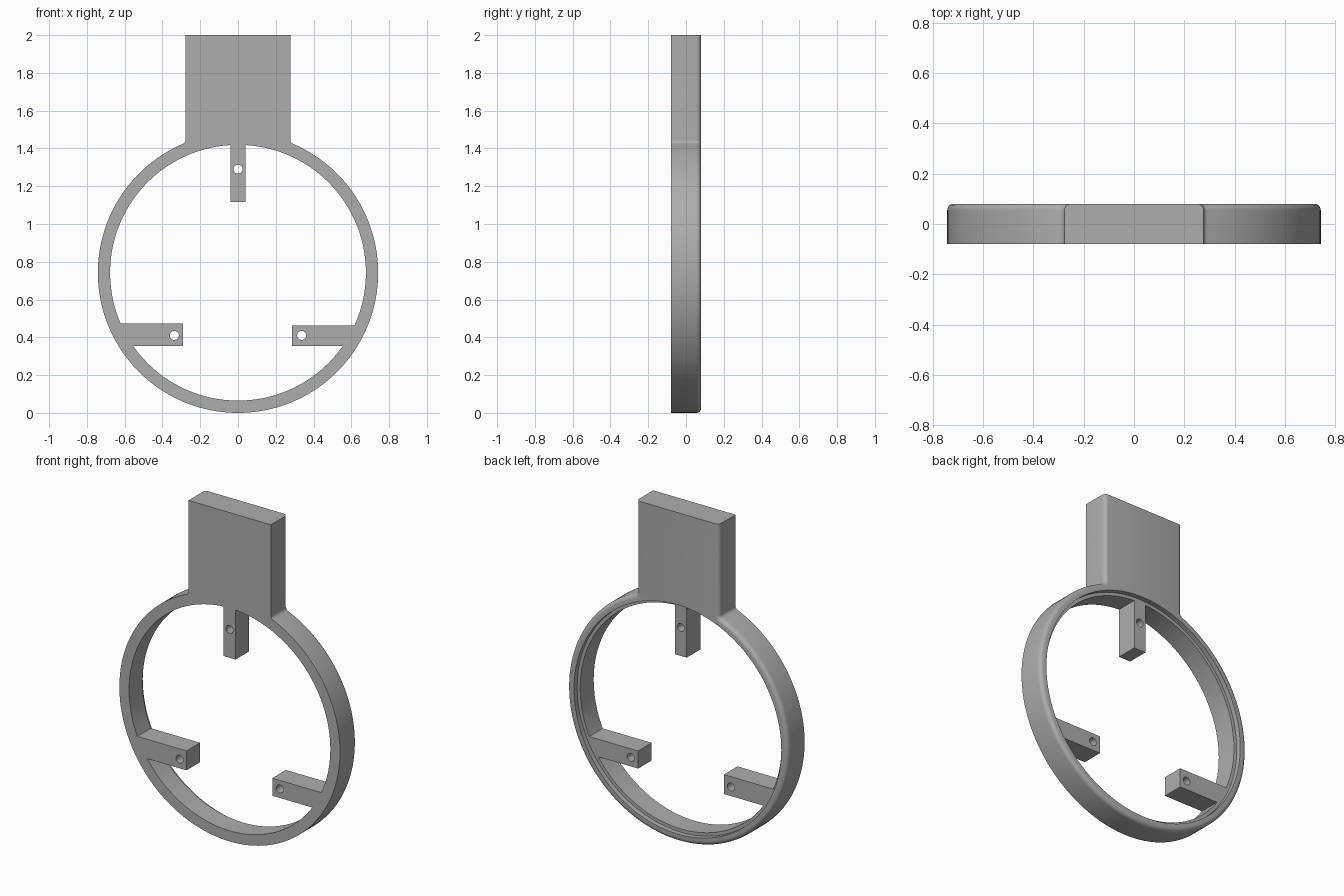
import bpy, bmesh
from math import sin, cos, pi, hypot, atan2, sqrt
from mathutils import Matrix

if "Cube" in bpy.data.objects:
    bpy.data.objects.remove(bpy.data.objects["Cube"])

R, BORE, RECESS = 0.742, 0.677, 0.697   # ring radii, centred at height R
HALF, TOP, DEPTH = 0.277, 2.0, 0.08     # tab half width, top, half thickness
FILLET, ROUND = 0.022, 0.025

grey = bpy.data.materials.new("grey")
grey.use_nodes = True
colour = (0.42, 0.42, 0.42, 1)
grey.diffuse_color = colour
grey.node_tree.nodes["Principled BSDF"].inputs["Base Color"].default_value = colour


def finish(bm, name):
    bmesh.ops.recalc_face_normals(bm, faces=bm.faces)
    mesh = bpy.data.meshes.new(name)
    bm.to_mesh(mesh)
    bm.free()
    obj = bpy.data.objects.new(name, mesh)
    bpy.context.collection.objects.link(obj)
    mesh.materials.append(grey)
    return obj


def rod(name, x, z, radius, y0, y1, segments):
    bm = bmesh.new()
    place = Matrix.Translation((x, (y0 + y1) / 2, z)) @ Matrix.Rotation(pi / 2, 4, "X")
    bmesh.ops.create_cone(bm, cap_ends=True, segments=segments, radius1=radius,
                          radius2=radius, depth=y1 - y0, matrix=place)
    return finish(bm, name)


def block(name, x0, x1, z0, z1):
    bm = bmesh.new()
    place = Matrix.Translation(((x0 + x1) / 2, 0, (z0 + z1) / 2))
    bmesh.ops.create_cube(bm, size=1, matrix=place @ Matrix.Diagonal((x1 - x0, 0.8, z1 - z0, 1)))
    return finish(bm, name)


def cut(target, tool):
    mod = target.modifiers.new("cut", "BOOLEAN")
    mod.operation, mod.solver, mod.object = "DIFFERENCE", "EXACT", tool
    with bpy.context.temp_override(object=target, active_object=target):
        bpy.ops.object.modifier_apply(modifier=mod.name)
    bpy.data.objects.remove(tool)


# Half outline: bottom of the disc, round the side, concave fillet, tab corner
fx = HALF + FILLET
fz = R + sqrt((R + FILLET) ** 2 - fx ** 2)
join = atan2(fz - R, fx)
half = []
for i in range(73):
    a = -pi / 2 + (join + pi / 2) * i / 72
    half.append((R * cos(a), R + R * sin(a)))
for i in range(1, 7):
    a = join + pi + (-join) * i / 6
    half.append((fx + FILLET * cos(a), fz + FILLET * sin(a)))
half.append((HALF, TOP))
outline = half + [(-x, z) for x, z in reversed(half[1:])]

# Solid plate with its back rim rounded, except along the top of the tab
bm = bmesh.new()
face = bm.faces.new([bm.verts.new((x, -DEPTH, z)) for x, z in outline])
new = bmesh.ops.extrude_face_region(bm, geom=[face])["geom"]
bmesh.ops.translate(bm, vec=(0, 2 * DEPTH, 0),
                    verts=[v for v in new if isinstance(v, bmesh.types.BMVert)])
rim = [e for e in bm.edges if all(v.co.y > 0 for v in e.verts)
       and not all(v.co.z > TOP - 0.01 for v in e.verts)]
bmesh.ops.recalc_face_normals(bm, faces=bm.faces)
bmesh.ops.bevel(bm, geom=rim, offset=ROUND, segments=5, profile=0.5,
                affect="EDGES", clamp_overlap=False)
frame = finish(bm, "ring_frame_with_tab")

# Bore, leaving the three mounting arms standing
bore = rod("bore_cutter", 0, R, BORE, -0.3, 0.3, 144)
cut(bore, block("top_arm", -0.04, 0.04, 1.117, 1.6))
cut(bore, block("right_arm", -0.8, -0.29, 0.355, 0.473))
cut(bore, block("left_arm", 0.287, 0.8, 0.355, 0.462))
cut(frame, bore)

# Shallow seat behind the arms, and the screw holes
cut(frame, rod("seat_cutter", 0, R, RECESS, 0.05, 0.3, 144))
for x, z in ((0, 1.29), (-0.337, 0.41), (0.337, 0.41)):
    cut(frame, rod("hole_cutter", x, z, 0.024, -0.3, 0.3, 24))

for o in bpy.context.selected_objects:
    o.select_set(False)
frame.select_set(True)
bpy.context.view_layer.objects.active = frame
bpy.ops.object.shade_smooth_by_angle(angle=pi / 6)
